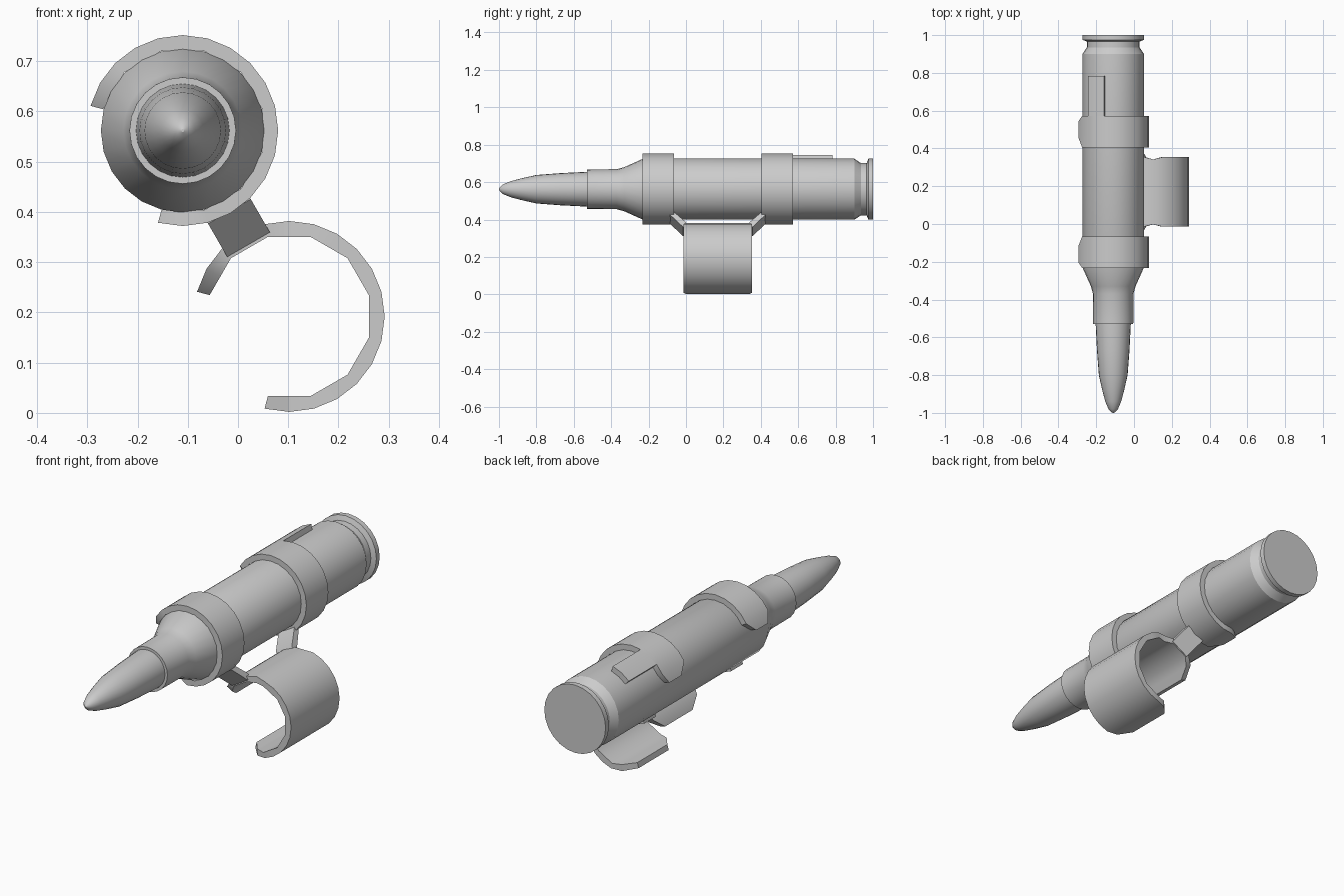
import bpy, bmesh, math
from mathutils import Vector

cube = bpy.data.objects.get("Cube")
if cube:
    bpy.data.objects.remove(cube)

grey = bpy.data.materials.new("plain_grey")
grey.use_nodes = True
grey.diffuse_color = (0.6, 0.6, 0.6, 1)
grey.node_tree.nodes["Principled BSDF"].inputs["Base Color"].default_value = (0.6, 0.6, 0.6, 1)

ROUND = Vector((-0.11, 0, 0.562))    # centre of the cartridge
HOOK = Vector((0.102, 0, 0.192))     # centre of the lower clip
OUTER, INNER = 0.19, 0.164
MID_Y = 0.17                         # the holder is symmetric about this


def finish(name, bm):
    bmesh.ops.recalc_face_normals(bm, faces=bm.faces)
    mesh = bpy.data.meshes.new(name)
    bm.to_mesh(mesh)
    bm.free()
    mesh.materials.append(grey)
    obj = bpy.data.objects.new(name, mesh)
    bpy.context.collection.objects.link(obj)
    bpy.ops.object.select_all(action='DESELECT')
    bpy.context.view_layer.objects.active = obj
    obj.select_set(True)
    bpy.ops.object.shade_smooth_by_angle(angle=math.radians(32))
    return obj


def loft(bm, rings):
    """Skin equal rings of points and cap both ends."""
    loops = [[bm.verts.new(p) for p in ring] for ring in rings]
    n = len(loops[0])
    for a, b in zip(loops, loops[1:]):
        for i in range(n):
            j = (i + 1) % n
            bm.faces.new((a[i], a[j], b[j], b[i]))
    bm.faces.new(loops[0])
    bm.faces.new(loops[-1])


def turned(name, profile, sides=24):
    """Lathe (y, radius) pairs around the cartridge axis."""
    bm = bmesh.new()
    angles = [math.tau * i / sides for i in range(sides)]
    loft(bm, [[ROUND + Vector((r * math.cos(a), y, r * math.sin(a))) for a in angles]
              for y, r in profile])
    finish(name, bm)


def arc_strip(name, centre, start, end, span):
    """Curved strip; span(angle) gives its two y edges. The inside is coarser."""
    bm = bmesh.new()
    rings = []
    for deg in range(start, end + 1, 15):
        a = math.radians(deg)
        inner = INNER if deg % 30 else INNER * math.cos(math.radians(15))
        rings.append([centre + Vector((r * math.cos(a), y, r * math.sin(a)))
                      for r, y in zip((inner, OUTER, OUTER, inner),
                                      (span(deg)[0], span(deg)[0], span(deg)[1], span(deg)[1]))])
    loft(bm, rings)
    finish(name, bm)


# Cartridge: case with rim groove and shoulder, then the pointed bullet
turned("case", [(1, 0.163), (0.975, 0.163), (0.966, 0.14), (0.935, 0.14), (0.9, 0.163),
                (-0.23, 0.163), (-0.33, 0.118), (-0.37, 0.107), (-0.53, 0.106)])
turned("bullet", [(-0.5, 0.093), (-0.53, 0.093), (-0.67, 0.086), (-0.8, 0.076), (-0.88, 0.058),
                  (-0.94, 0.042), (-0.98, 0.025), (-0.995, 0.011), (-1, 0.003)])


# Two open bands around the case, chamfered at both tips
def band_span(side):
    def span(deg):
        tip = deg in (-105, 165)
        near = 0.235 - (-0.05 if tip else 0)
        far = 0.402 - (0.027 if tip else 0)
        return sorted((MID_Y + side * near, MID_Y + side * far))
    return span


for label, side in (("front", -1), ("back", 1)):
    arc_strip(label + "_band", ROUND, -105, 165, band_span(side))


# Lower open clip with rounded tips
def clip_span(deg):
    cut = {165: 0.08, 150: 0.02, 90: 0.012, -90: 0.015, -105: 0.07}.get(deg, 0)
    return MID_Y - 0.184 + cut, MID_Y + 0.184 - cut


arc_strip("lower_clip", HOOK, -105, 165, clip_span)

# Raised tab running back from the rear band
arc_strip("rear_tab", ROUND, 105, 135, lambda deg: (0.55, 0.783))

# Slanted struts joining the bands to the clip
down = Vector((0.5, 0, -0.866))
across = Vector((0.866, 0, 0.5))
strut = [(0.24, 0.163), (0.17, 0.232), (0.16, 0.262), (0.185, 0.262), (0.255, 0.186), (0.255, 0.163)]
for label, side in (("front", -1), ("back", 1)):
    bm = bmesh.new()
    loft(bm, [[ROUND + down * s + across * t + Vector((0, MID_Y + side * y, 0)) for y, s in strut]
              for t in (-0.049, 0.049)])
    finish(label + "_strut", bm)
